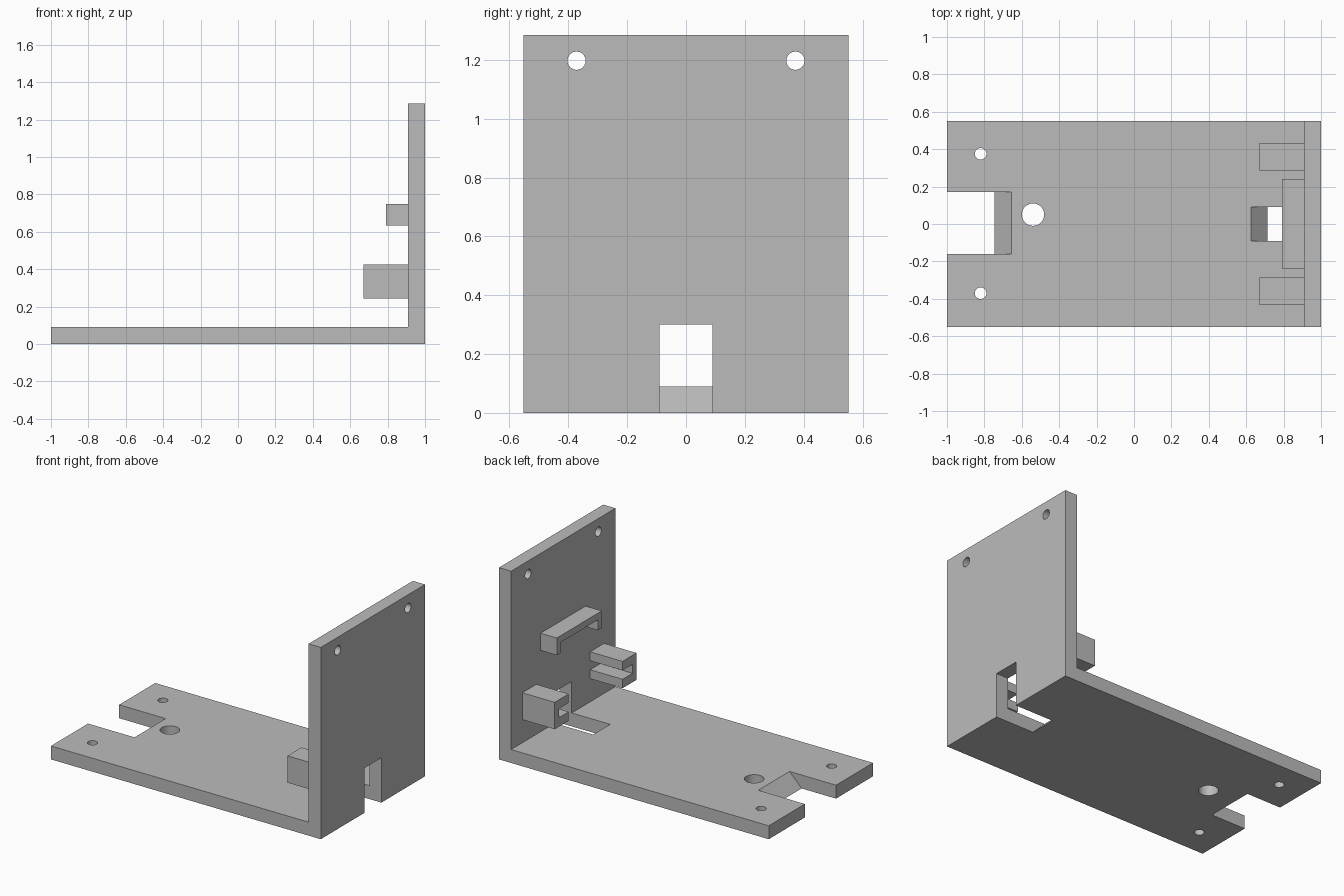
import bpy
import bmesh
from math import cos, sin, tau

cube = bpy.data.objects.get("Cube")
if cube:
    bpy.data.objects.remove(cube, do_unlink=True)

grey = bpy.data.materials.new("light grey plastic")
grey.use_nodes = True
colour = (0.5, 0.5, 0.5, 1)
grey.diffuse_color = colour
grey.node_tree.nodes["Principled BSDF"].inputs["Base Color"].default_value = colour

PLACE = {
    "x": lambda u, v, w: (w, u, v),
    "y": lambda u, v, w: (u, w, v),
    "z": lambda u, v, w: (u, v, w),
}


def prism(name, profile, axis, low, high):
    """Extrude a flat profile along an axis from low to high."""
    bm = bmesh.new()
    face = bm.faces.new([bm.verts.new(PLACE[axis](u, v, low)) for u, v in profile])
    out = bmesh.ops.extrude_face_region(bm, geom=[face])
    moved = [g for g in out["geom"] if isinstance(g, bmesh.types.BMVert)]
    bmesh.ops.translate(bm, verts=moved, vec=PLACE[axis](0, 0, high - low))
    bmesh.ops.recalc_face_normals(bm, faces=bm.faces)
    mesh = bpy.data.meshes.new(name)
    bm.to_mesh(mesh)
    bm.free()
    mesh.materials.append(grey)
    obj = bpy.data.objects.new(name, mesh)
    bpy.context.scene.collection.objects.link(obj)
    return obj


def circle(u, v, radius, sides=32):
    return [(u + radius * cos(tau * i / sides), v + radius * sin(tau * i / sides))
            for i in range(sides)]


def cut(target, cutter):
    """Subtract the cutter from the target and discard it."""
    cutter.hide_render = True
    mod = target.modifiers.new("cut", "BOOLEAN")
    mod.operation = "DIFFERENCE"
    mod.solver = "EXACT"
    mod.object = cutter
    bpy.context.view_layer.objects.active = target
    bpy.ops.object.modifier_apply(modifier=mod.name)
    bpy.data.objects.remove(cutter, do_unlink=True)


# L-shaped body: floor plate and upright wall
T = 0.09
W = 0.552
WALL = 1 - T
H = 1.285
bracket = prism("bracket_body", [(-1, 0), (1, 0), (1, H), (WALL, H), (WALL, T), (-1, T)],
                "y", -W, W)

# Open notch at the floor end, with a sloped inner edge
cut(bracket, prism("notch_cutter", [(-1.1, -0.1), (-0.845, -0.1), (-0.625, 0.12), (-1.1, 0.12)],
                   "y", -0.16, 0.17))
# Cable slot through the floor and the foot of the wall
cut(bracket, prism("slot_cutter", [(1.1, -0.1), (0.815, -0.1), (0.595, 0.12),
                                   (0.595, 0.3), (1.1, 0.3)], "y", -0.09, 0.09))

# Round holes in the floor
for x, y, r in [(-0.82, 0.375, 0.031), (-0.82, -0.37, 0.031), (-0.54, 0.05, 0.06)]:
    cut(bracket, prism("floor_hole_cutter", circle(x, y, r), "z", -0.1, 0.2))

# Screw holes near the top of the wall
for side in (-1, 1):
    cut(bracket, prism("wall_hole_cutter", circle(side * 0.372, 1.197, 0.031),
                       "x", 0.8, 1.1))

# Upper retaining bridge, open underneath
a, b = -0.237, 0.24
leg = 0.04
bottom, arch, top = 0.635, 0.705, 0.75
prism("upper_bridge", [(a, bottom), (a, top), (b, top), (b, bottom), (b - leg, bottom),
                       (b - leg, arch), (a + leg, arch), (a + leg, bottom)],
      "x", 0.79, WALL)

# Pair of C-shaped guides whose channels face each other
inner, back, outer = 0.285, 0.39, 0.433
z0, z1, z2, z3 = 0.245, 0.305, 0.365, 0.425
channel = [(inner, z0), (outer, z0), (outer, z3), (inner, z3),
           (inner, z2), (back, z2), (back, z1), (inner, z1)]
for name, side in (("back_guide", 1), ("front_guide", -1)):
    prism(name, [(side * y, z) for y, z in channel], "x", 0.67, WALL)
